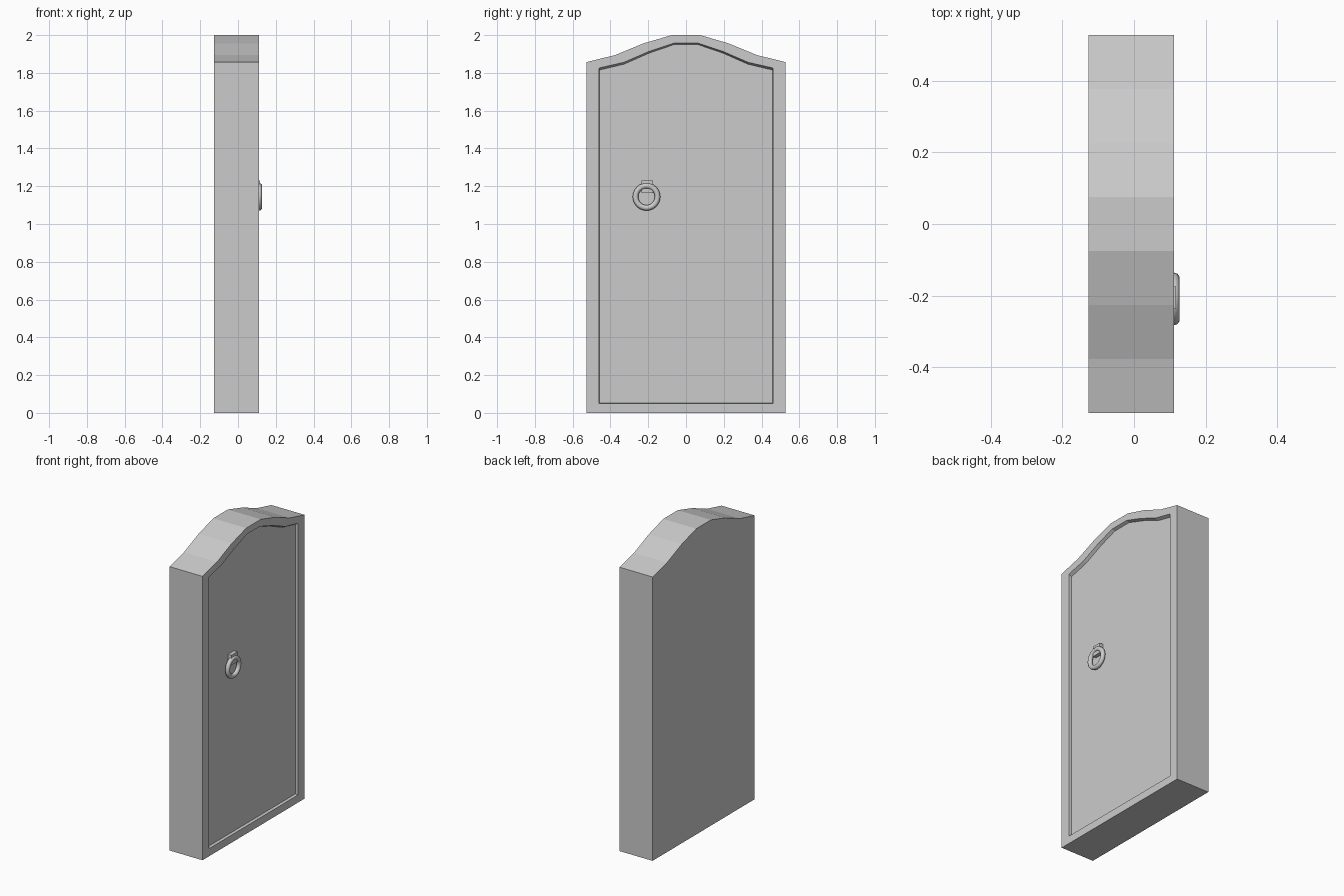
import bpy, bmesh
from math import radians

if "Cube" in bpy.data.objects:
    bpy.data.objects.remove(bpy.data.objects["Cube"])

BACK, FRONT, PANEL = -0.127, 0.112, 0.093


def arch(half, bottom, heights):
    """Closed (y, z) outline: flat foot and a stepped, symmetric arched top."""
    ys = [half * f for f in (1, 5 / 7, 3 / 7, 1 / 7)]
    right = list(zip(ys, heights))
    left = [(-y, z) for y, z in reversed(right)]
    return [(half, bottom)] + right + left + [(-half, bottom)]


# Door slab with a recessed front panel
outer = arch(0.527, 0.0, (1.857, 1.894, 1.956, 2.0))
rim = arch(0.461, 0.05, (1.826, 1.856, 1.913, 1.957))
inset = arch(0.459, 0.052, (1.815, 1.846, 1.904, 1.949))

bm = bmesh.new()
loops = [[bm.verts.new((x, y, z)) for y, z in pts]
         for x, pts in ((BACK, outer), (FRONT, outer), (FRONT, rim), (PANEL, inset))]
n = len(outer)
for a, b in zip(loops, loops[1:]):
    for i in range(n):
        j = (i + 1) % n
        bm.faces.new((a[i], a[j], b[j], b[i]))
bm.faces.new(loops[0])
bm.faces.new(loops[-1])
bmesh.ops.recalc_face_normals(bm, faces=bm.faces)
mesh = bpy.data.meshes.new("door_slab")
bm.to_mesh(mesh)
bm.free()
bpy.context.collection.objects.link(bpy.data.objects.new("door_slab", mesh))

# Pull ring
bpy.ops.mesh.primitive_torus_add(major_segments=24, minor_segments=10,
                                 major_radius=0.0585, minor_radius=0.0148,
                                 location=(0.1122, -0.209, 1.144),
                                 rotation=(0, radians(90), 0))
ring = bpy.context.object
ring.name = "pull_ring"
bpy.ops.object.shade_smooth_by_angle(angle=radians(50))

# Bracket holding the ring
bpy.ops.mesh.primitive_cube_add(size=1, location=(0.104, -0.205, 1.198))
bracket = bpy.context.object
bracket.name = "ring_bracket"
bracket.scale = (0.027, 0.062, 0.066)
